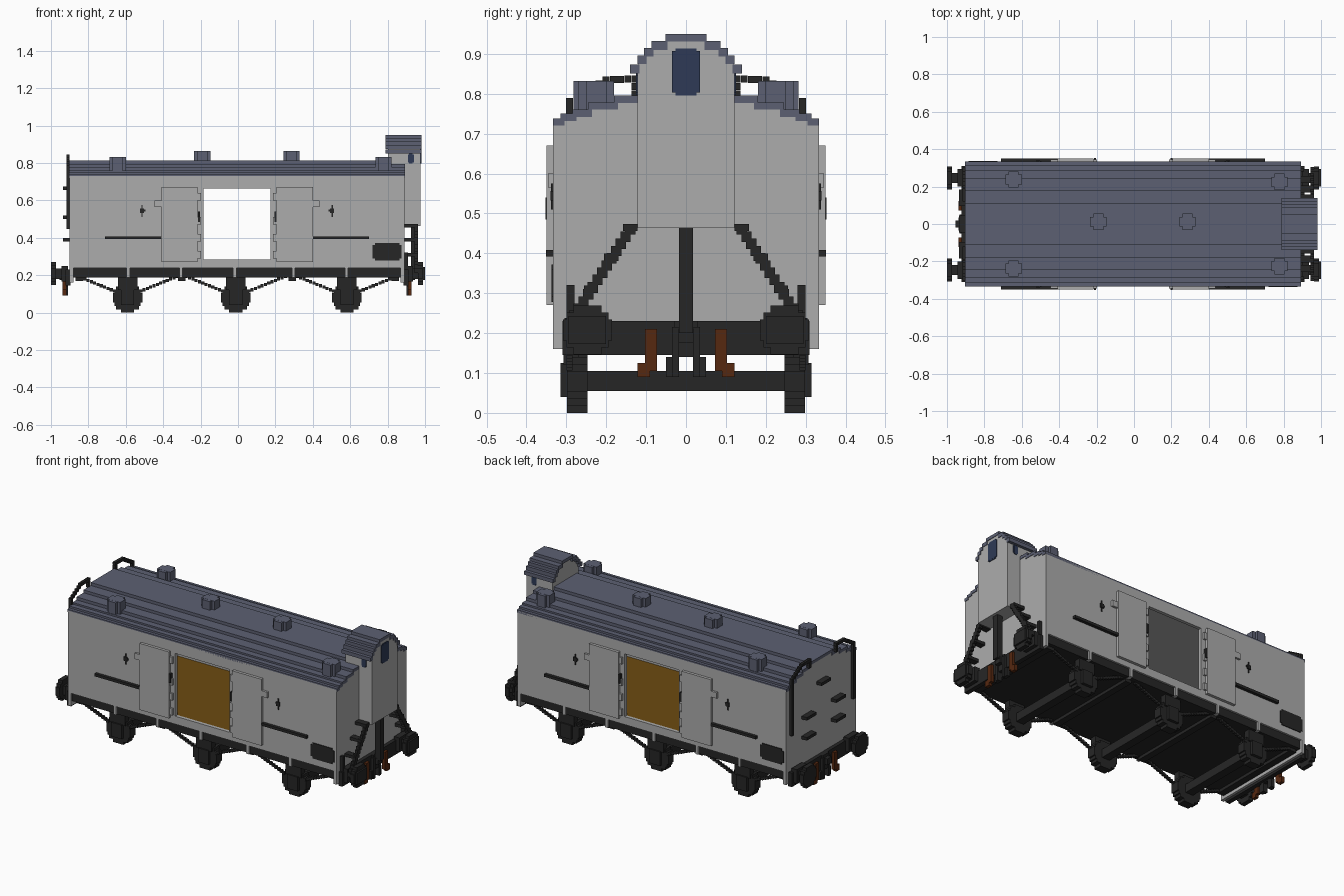
import bpy, bmesh, math
from mathutils import Vector

cube = bpy.data.objects.get("Cube")
if cube:
    bpy.data.objects.remove(cube, do_unlink=True)

V = 0.0175    # size of one block
CX = -0.005   # centre of the wagon body along its length


def material(name, rgb):
    lin = [((c / 255 + 0.055) / 1.055) ** 2.4 for c in rgb] + [1]
    m = bpy.data.materials.new(name)
    m.use_nodes = True
    m.diffuse_color = lin
    bsdf = next(n for n in m.node_tree.nodes if n.type == 'BSDF_PRINCIPLED')
    bsdf.inputs["Base Color"].default_value = lin
    bsdf.inputs["Roughness"].default_value = 0.9
    return m


GREY = material("wall grey", (172, 172, 172))
ROOF = material("roof slate blue", (92, 96, 114))
DARK = material("iron black", (38, 38, 38))
BROWN = material("floor brown", (108, 74, 16))
RUST = material("hose rust", (86, 40, 16))
NAVY = material("window navy", (46, 58, 86))


def build(name, mat, boxes):
    """One object from boxes given as (x0, x1, y0, y1, z0, z1)."""
    bm = bmesh.new()
    for x0, x1, y0, y1, z0, z1 in boxes:
        vs = bmesh.ops.create_cube(bm, size=1)["verts"]
        for v in vs:
            v.co = Vector(((x0 + x1) / 2 + v.co.x * (x1 - x0),
                           (y0 + y1) / 2 + v.co.y * (y1 - y0),
                           (z0 + z1) / 2 + v.co.z * (z1 - z0)))
    me = bpy.data.meshes.new(name)
    bm.to_mesh(me)
    bm.free()
    me.materials.append(mat)
    ob = bpy.data.objects.new(name, me)
    bpy.context.collection.objects.link(ob)
    return ob


def mirror_y(boxes):
    return boxes + [(a, b, -d, -c, e, f) for a, b, c, d, e, f in boxes]


def mirror_x(boxes):
    return boxes + [(2 * CX - b, 2 * CX - a, c, d, e, f) for a, b, c, d, e, f in boxes]


def spin(boxes):
    """Add a copy turned half round the vertical axis."""
    return boxes + [(2 * CX - b, 2 * CX - a, -d, -c, e, f) for a, b, c, d, e, f in boxes]


def disc(axis, a0, a1, c, z, r):
    """Blocky disc lying across the x or y axis."""
    n = round(2 * r / V)
    out = []
    for i in range(n):
        d = (i + 0.5 - n / 2) * V
        w = max(V, round(math.sqrt(max(r * r - d * d, 0)) / V * 2) * V / 2)
        lo, hi = z + d - V / 2, z + d + V / 2
        out.append((a0, a1, c - w, c + w, lo, hi) if axis == 'x' else (c - w, c + w, a0, a1, lo, hi))
    return out


def stairs(p, q, thick):
    """Block centres along a slanting line in a plane."""
    n = max(1, round(max(abs(q[0] - p[0]), abs(q[1] - p[1])) / V))
    for i in range(n + 1):
        t = i / n
        u, w = p[0] + (q[0] - p[0]) * t, p[1] + (q[1] - p[1]) * t
        yield u - thick / 2, u + thick / 2, w - thick / 2, w + thick / 2


# Body: side walls round the door openings, ends, ceiling and floor
XL, XR, W = -0.90, 0.89, 0.333
DL, DR, DB, DT = -0.185, 0.175, 0.285, 0.663
build("side_walls", GREY, mirror_y([
    (XL, DL, W - 0.02, W, 0.237, 0.73), (DR, XR, W - 0.02, W, 0.237, 0.73),
    (DL, DR, W - 0.02, W, 0.237, DB), (DL, DR, W - 0.02, W, DT, 0.73)]))
ROOF_STEPS = [(0.333, 0.738), (0.315, 0.750), (0.285, 0.760), (0.246, 0.778),
              (0.18, 0.795), (0.11, 0.813)]
ends = []
for x0, x1 in ((XL, XL + 0.02), (XR - 0.02, XR)):
    ends.append((x0, x1, -W + 0.001, W - 0.001, 0.16, 0.725))
    for y, top in ROOF_STEPS:
        ends.append((x0, x1, -y + 0.005, y - 0.005, 0.70, top - 0.017))
build("end_walls", GREY, ends)
build("ceiling", GREY, [(XL + 0.02, XR - 0.02, -0.31, 0.31, 0.715, 0.722)])
build("floor", BROWN, [(XL + 0.02, XR - 0.02, -0.313, 0.313, 0.238, DB)])
posts = (-0.891, -0.587, -0.305, -0.017, 0.297, 0.58, 0.881)
build("frame_posts", GREY, mirror_y(
    [(x - 0.009, x + 0.009, 0.30, W, 0.16 if abs(x) > 0.8 else 0.187, 0.24) for x in posts]))

# Stepped roof made of long overlapping strips
strips = []
for i, (y, top) in enumerate(ROOF_STEPS):
    if i + 1 < len(ROOF_STEPS):
        strips += mirror_y([(XL - 0.003, XR + 0.003, ROOF_STEPS[i + 1][0] - 0.01, y, top - 0.018, top)])
    else:
        strips.append((XL - 0.003, XR + 0.003, -y, y, top - 0.018, top))
build("roof", ROOF, strips)

# Roof vents
vents = []
for x, y, z0, z1 in ((-0.644, 0.238, 0.75, 0.832), (-0.644, -0.238, 0.75, 0.832),
                     (0.778, 0.225, 0.75, 0.832), (0.778, -0.225, 0.75, 0.832),
                     (-0.19, 0.012, 0.79, 0.865), (0.286, 0.012, 0.79, 0.865)):
    vents += [(x - 0.044, x + 0.044, y - 0.026, y + 0.026, z0, z1),
              (x - 0.026, x + 0.026, y - 0.044, y + 0.044, z0, z1 - 0.0005)]
build("roof_vents", ROOF, vents)

# Sliding doors with hinges, latches and rails
door = [(0.206, 0.40, W, 0.350, 0.27, 0.67), (0.40, 0.437, W, 0.346, 0.565, 0.60)]
door += [(0.188, 0.206, W, 0.344, z, z + 0.04) for z in (0.29, 0.38, 0.47, 0.60)]
build("doors", GREY, mirror_y(mirror_x(door)))
build("door_rails", DARK, mirror_y(mirror_x([(0.40, 0.70, W, 0.351, 0.392, 0.408)])))
latch = [(0.194, 0.205, W, 0.352, 0.485, 0.54), (0.492, 0.514, W, 0.34, 0.532, 0.556),
         (0.50, 0.507, W, 0.338, 0.51, 0.575), (0.485, 0.495, W, 0.338, 0.54, 0.55)]
build("latches", DARK, mirror_y(mirror_x(latch)))
plate = [(0.72, 0.875, -W - 0.004, -W, 0.29, 0.36), (0.732, 0.863, -W - 0.0045, -W, 0.278, 0.372)]
build("label_plates", DARK, spin(plate))

# Brakeman cabin above the +x end
CW = 0.122
CAB = [(0.14, 0.873), (0.122, 0.896), (0.105, 0.915), (0.087, 0.932), (0.052, 0.95)]
cab = [(XR - 0.01, 0.977, -CW, CW, 0.463, 0.86), (0.803, 0.977, -CW, CW, 0.78, 0.86)]
cab += [(0.803, 0.977, -y + 0.003, y - 0.003, 0.85, z - 0.016) for y, z in CAB[1:]]
build("cabin", GREY, cab)
cab_roof = []
for i, (y, z) in enumerate(CAB):
    if i + 1 < len(CAB):
        cab_roof += mirror_y([(0.788, 0.98, CAB[i + 1][0] - 0.006, y, z - 0.022, z)])
    else:
        cab_roof.append((0.788, 0.98, -y, y, z - 0.019, z))
build("cabin_roof", ROOF, cab_roof)
build("cabin_windows", NAVY, [
    (0.975, 0.981, -0.035, 0.035, 0.803, 0.907), (0.975, 0.9805, -0.026, 0.026, 0.796, 0.913)]
    + mirror_y([(0.909, 0.940, CW, CW + 0.003, 0.803, 0.846),
                (0.915, 0.934, CW, CW + 0.0035, 0.797, 0.852)]))

# Slanting steps and post holding up the cabin
steps = [(0.943, 0.962, y0, y1, z0, z1) for y0, y1, z0, z1 in stairs((0.14, 0.46), (0.292, 0.225), 0.026)]
for y, z in ((0.14, 0.465), (0.187, 0.39), (0.238, 0.31)):
    steps.append((XR, 0.962, y - 0.018, y + 0.018, z - 0.009, z + 0.009))
steps.append((XR, 0.908, 0.28, 0.30, 0.225, 0.32))
build("cabin_steps", DARK, mirror_y(steps) + [(0.925, 0.96, -0.0175, 0.0175, 0.20, 0.463)])

# Hand rails and foot steps on the -x end
rail = []
path = [(0.292, 0.455), (0.292, 0.78), (0.20, 0.835), (0.128, 0.837), (0.128, 0.80)]
for p, q in zip(path, path[1:]):
    rail += [(XL - 0.018, XL, y0, y1, z0, z1) for y0, y1, z0, z1 in stairs(p, q, V)]
build("hand_rails", DARK, mirror_y(rail))
build("foot_steps", DARK, [(XL - 0.035, XL, y - 0.045, y + 0.045, z - 0.009, z + 0.009)
      for y, z in ((0, 0.665), (0.14, 0.51), (-0.14, 0.51), (0.14, 0.39), (-0.14, 0.39))])

# Underframe, wheels, axles and truss rods
AXLES = (-0.59, -0.012, 0.582)
build("underframe", DARK, [(XL + 0.01, XR - 0.01, -0.322, 0.322, 0.188, 0.2385)]
      + [(x - 0.02, x + 0.02, -0.30, 0.30, 0.17, 0.19) for x in (-0.85, -0.30, 0.29, 0.84)])
wheels, gear, rods = [], [], []
for x in AXLES:
    wheels += disc('y', 0.247, 0.298, x, 0.0788, 0.0788)
    gear += [(x - 0.035, x + 0.035, 0.28, 0.315, 0.04, 0.125),
             (x - 0.052, x + 0.052, 0.27, 0.307, 0.12, 0.19)]
    for s in (-1, 1):
        rods += [(x0, x1, 0.285, 0.300, z0, z1) for x0, x1, z0, z1 in
                 stairs((x + s * 0.07, 0.115), (x + s * 0.265, 0.193), 0.0165)]
build("wheels", DARK, mirror_y(wheels))
build("axle_boxes", DARK, mirror_y(gear))
build("truss_rods", DARK, mirror_y(rods))
build("axles", DARK, [(x - 0.025, x + 0.025, -0.25, 0.25, 0.055, 0.105) for x in AXLES])

# Buffer beams, buffers, couplings and brake hoses at both ends
build("buffer_beams", DARK, mirror_x([(XR - 0.005, 0.912, -0.31, 0.31, 0.145, 0.23)]))
buffers = disc('x', 0.963, 0.99, 0.247, 0.208, 0.061)
buffers += [(0.90, 0.965, 0.22, 0.274, 0.18, 0.235), (0.90, 0.935, 0.20, 0.294, 0.165, 0.25)]
left_right = mirror_x(mirror_y(buffers))
ends_x = [(0.988, 1.0, 0.2, 0.294, 0.173, 0.243), (-1.0, -0.998, 0.2, 0.294, 0.173, 0.243)]
build("buffers", DARK, left_right + mirror_y(ends_x))
build("couplings", DARK, mirror_x(
    mirror_y([(0.90, 0.928, 0.018, 0.035, 0.09, 0.215), (0.90, 0.922, 0.035, 0.05, 0.09, 0.14)])
    + [(0.90, 0.945, -0.019, 0.019, 0.175, 0.212), (0.90, 0.922, -0.03, 0.03, 0.14, 0.23)]))
build("brake_hoses", RUST, mirror_x(mirror_y(
    [(0.908, 0.928, 0.073, 0.103, 0.105, 0.21), (0.908, 0.928, 0.09, 0.122, 0.09, 0.125)])))
